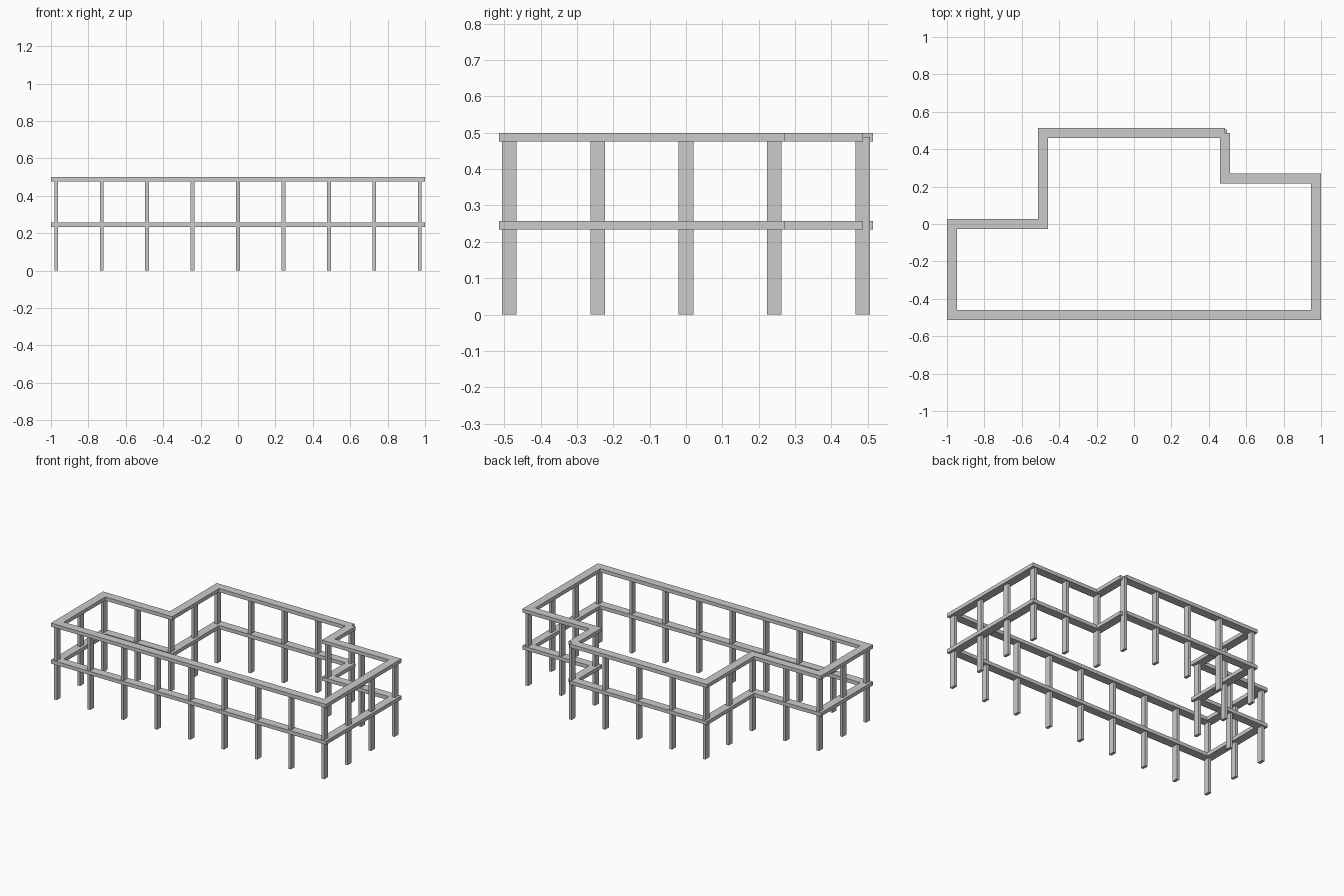
import bpy
import bmesh
from mathutils import Vector

cube = bpy.data.objects.get("Cube")
if cube:
    bpy.data.objects.remove(cube, do_unlink=True)

BAY = 0.2432            # spacing between posts
RAIL_W, RAIL_H = 0.055, 0.024
POST_X, POST_Y = 0.019, 0.04
TOP_Z, MID_Z = 0.488, 0.2455

# Stepped plan in bay units; starts and ends at the same open corner
PLAN = [(2, 2), (-2, 2), (-2, 0), (-4, 0), (-4, -2), (4, -2), (4, 1), (2, 1), (2, 2)]


def add_object(name, bm):
    bmesh.ops.recalc_face_normals(bm, faces=bm.faces)
    mesh = bpy.data.meshes.new(name)
    bm.to_mesh(mesh)
    bm.free()
    obj = bpy.data.objects.new(name, mesh)
    bpy.context.collection.objects.link(obj)
    return obj


def add_rail(name, z):
    """Sweep a flat rectangular section along the plan with mitred corners."""
    pts = [Vector(p) * BAY for p in PLAN]
    dirs = [(b - a).normalized() for a, b in zip(pts, pts[1:])]
    normals = [Vector((-d.y, d.x)) for d in dirs]
    bm = bmesh.new()
    rings = []
    for i, p in enumerate(pts):
        if i == 0:
            side = normals[0]
        elif i == len(pts) - 1:
            side = normals[-1]
        else:
            side = normals[i - 1] + normals[i]
        side = side * RAIL_W / 2
        rings.append([bm.verts.new((p.x + s * side.x, p.y + s * side.y, z + h * RAIL_H / 2))
                      for s, h in ((-1, -1), (1, -1), (1, 1), (-1, 1))])
    for a, b in zip(rings, rings[1:]):
        for k in range(4):
            n = (k + 1) % 4
            bm.faces.new((a[k], a[n], b[n], b[k]))
    bm.faces.new(rings[0])
    bm.faces.new(rings[-1])
    return add_object(name, bm)


def add_post(name, x, y):
    bm = bmesh.new()
    bmesh.ops.create_cube(bm, size=1)
    bmesh.ops.scale(bm, vec=(POST_X, POST_Y, TOP_Z), verts=bm.verts)
    obj = add_object(name, bm)
    obj.location = (x, y, TOP_Z / 2)
    return obj


# Rails
add_rail("top_rail", TOP_Z)
add_rail("middle_rail", MID_Z)

# Posts at every bay along the plan
count = 0
for a, b in zip(PLAN, PLAN[1:]):
    start, end = Vector(a), Vector(b)
    bays = round((end - start).length)
    for i in range(bays):
        p = start.lerp(end, i / bays) * BAY
        count += 1
        add_post(f"post_{count}", p.x, p.y)
